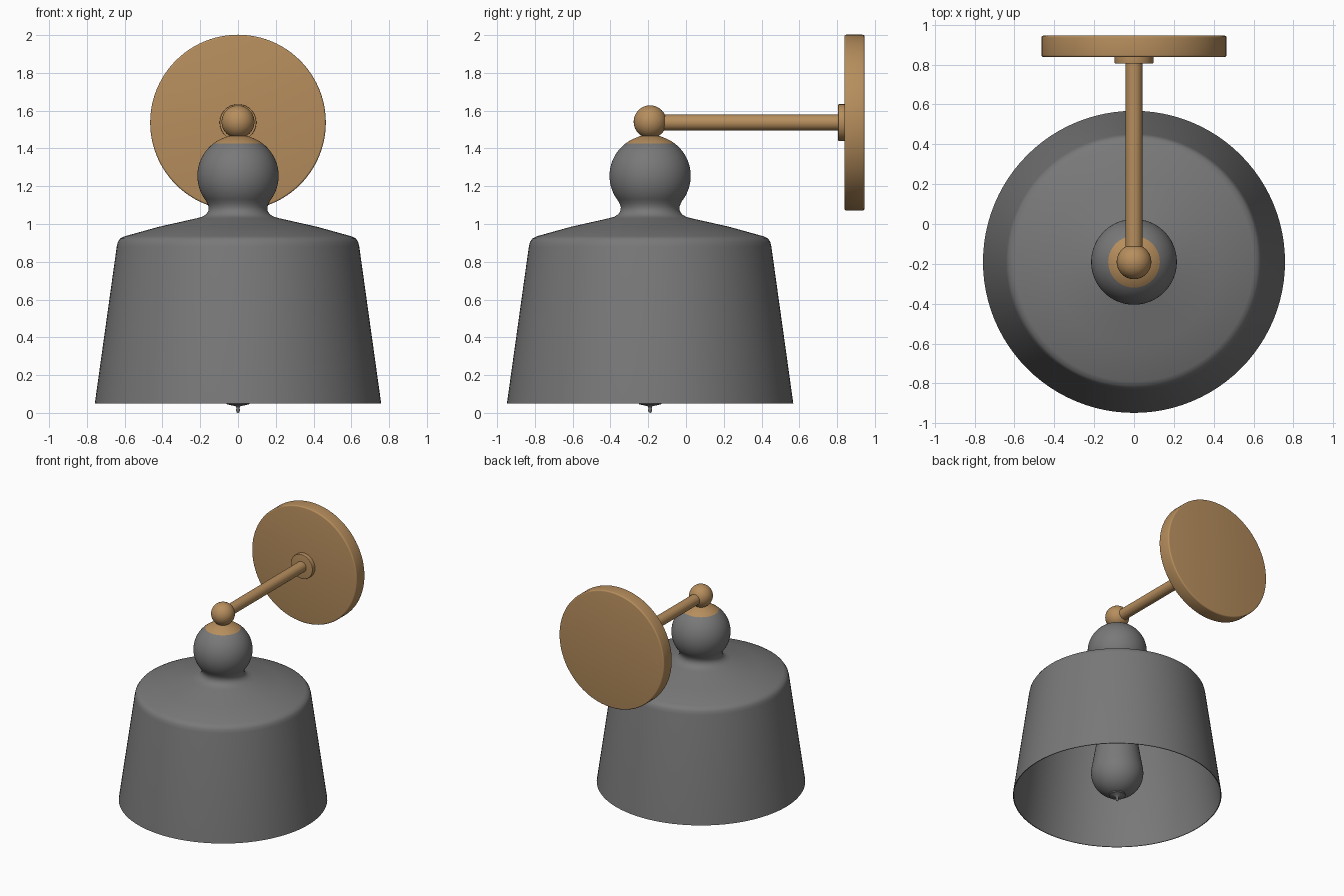
import bpy, math
from mathutils import Matrix, Vector

if "Cube" in bpy.data.objects:
    bpy.data.objects.remove(bpy.data.objects["Cube"])

AXIS_Y = -0.19   # shade axis
ARM_Z = 1.537    # arm and wall plate axis


def material(name, color):
    m = bpy.data.materials.new(name)
    m.diffuse_color = (*color, 1)
    m.use_nodes = True
    m.node_tree.nodes["Principled BSDF"].inputs["Base Color"].default_value = m.diffuse_color
    return m


brass = material("brass", (0.47, 0.27, 0.11))
grey = material("dark_grey", (0.19, 0.19, 0.19))


def arc(r, cz, a0, a1, n, cr=0.0):
    """Points (radius, height) on an arc, angles in degrees from horizontal."""
    pts = []
    for i in range(n + 1):
        a = math.radians(a0 + (a1 - a0) * i / n)
        pts.append((max(0.0, cr + r * math.cos(a)), cz + r * math.sin(a)))
    return pts


def lathe(name, profile, mat, origin, along_y=False, seg=96, angle=35):
    """Revolve a bottom-to-top outer profile around z (or y)."""
    verts, rings, faces = [], [], []
    for r, h in profile:
        start = len(verts)
        if r < 1e-5:
            verts.append((0, 0, h))
            rings.append([start] * seg)
        else:
            for i in range(seg):
                t = 2 * math.pi * i / seg
                verts.append((r * math.cos(t), r * math.sin(t), h))
            rings.append(list(range(start, start + seg)))
    for a, b in zip(rings, rings[1:]):
        for i in range(seg):
            j = (i + 1) % seg
            f = list(dict.fromkeys((a[i], a[j], b[j], b[i])))
            if len(f) > 2:
                faces.append(f)
    me = bpy.data.meshes.new(name)
    me.from_pydata(verts, [], faces)
    rot = Matrix.Rotation(-math.pi / 2, 4, 'X') if along_y else Matrix()
    me.transform(Matrix.Translation(Vector(origin)) @ rot)
    me.materials.append(mat)
    ob = bpy.data.objects.new(name, me)
    bpy.context.collection.objects.link(ob)
    bpy.ops.object.select_all(action='DESELECT')
    ob.select_set(True)
    bpy.context.view_layer.objects.active = ob
    bpy.ops.object.shade_smooth_by_angle(angle=math.radians(angle))
    return ob


foot = (0, AXIS_Y, 0)

# Shade: thin inner wall, flared skirt, rounded shoulder, neck and globe
inner = [(0, 1.01), (0.18, 1.01), (0.59, 0.92), (0.62, 0.905), (0.632, 0.88), (0.752, 0.05)]
outer = [(0.758, 0.05), (0.642, 0.88), (0.636, 0.905), (0.624, 0.923), (0.60, 0.935),
         (0.42, 0.985), (0.22, 1.03), (0.19, 1.038), (0.168, 1.052), (0.157, 1.07),
         (0.155, 1.09), (0.162, 1.108)]
globe = arc(0.215, 1.255, -38, 53, 28)
lathe("shade", inner + outer + globe, grey, foot)

# Brass cap that closes the globe
lathe("globe_cap", arc(0.215, 1.255, 53, 72, 6) + [(0.05, 1.467), (0, 1.467)], brass, foot)

# Bulb with a small pip at its lowest point
bulb = arc(0.19, 0.235, -90, 8, 24) + [(0.15, 0.49), (0.12, 0.68), (0.115, 0.85), (0.115, 1.0)]
lathe("bulb", bulb, grey, foot, seg=64)
lathe("bulb_pip", [(0, 0.0), (0.007, 0.003), (0.011, 0.014), (0.008, 0.025), (0.012, 0.035),
                   (0.06, 0.046), (0.06, 0.06)], grey, foot, seg=24, angle=60)

# Joint ball and arm
lathe("joint_ball", arc(0.087, 1.541, -90, 90, 28), brass, foot, seg=56)
lathe("arm", [(0, 0), (0.042, 0), (0.042, 1.01), (0, 1.01)], brass, (0, AXIS_Y, ARM_Z), True, 48)

# Collar and wall plate, with softened edges


def disc(name, r, y0, y1, b):
    d = y1 - y0
    profile = ([(0, 0)] + arc(b, b, -90, 0, 4, r - b)
               + arc(b, d - b, 0, 90, 4, r - b) + [(0, d)])
    lathe(name, profile, brass, (0, y0, ARM_Z), True)


disc("arm_collar", 0.097, 0.805, 0.85, 0.004)
disc("wall_plate", 0.465, 0.838, 0.945, 0.01)
